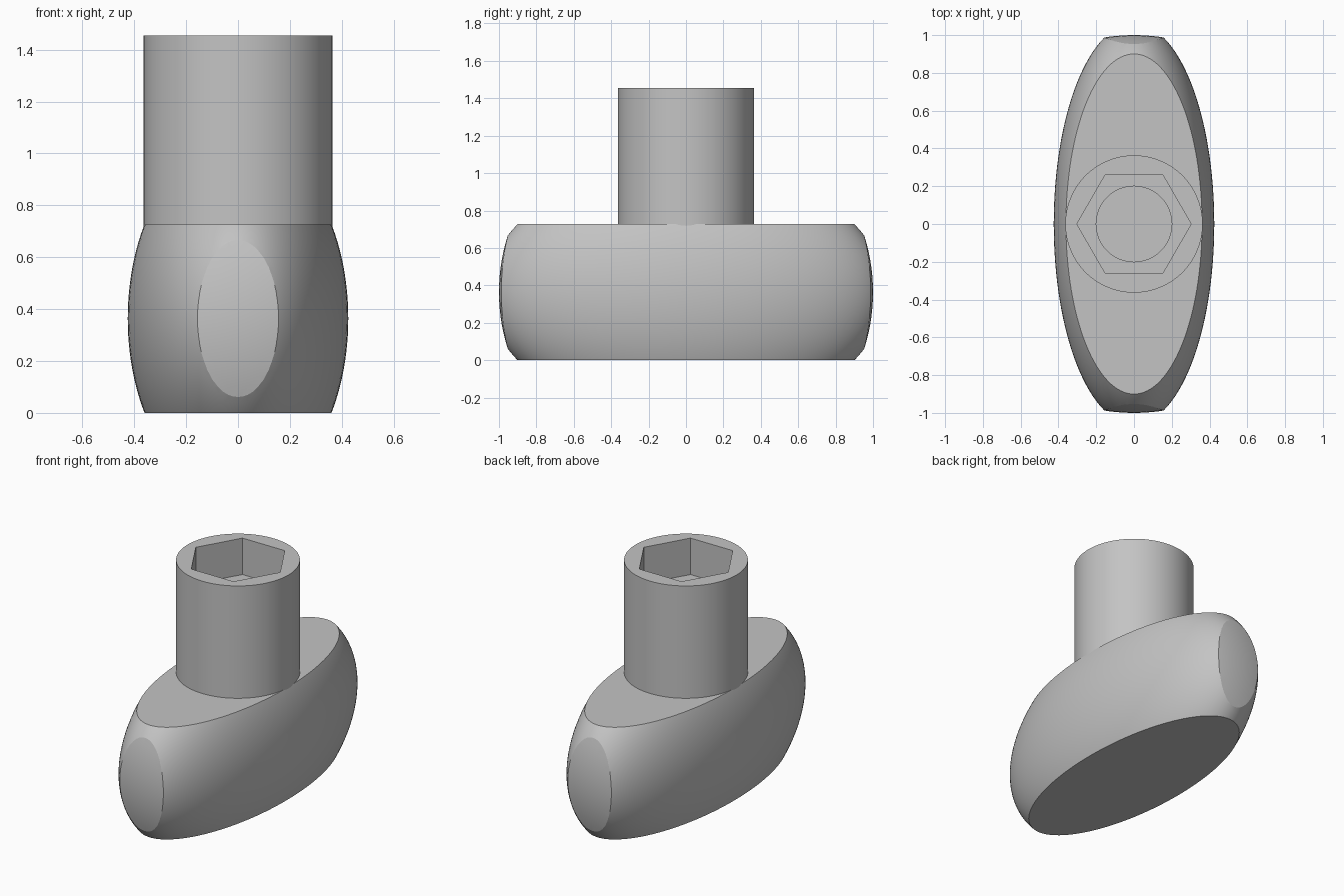
import bpy, bmesh, math
from mathutils import Matrix

cube = bpy.data.objects.get("Cube")
if cube:
    bpy.data.objects.remove(cube, do_unlink=True)

BODY_H = 0.727
TOP = 1.455
SEGS = 96

grey = bpy.data.materials.new("plain_grey")
colour = (0.55, 0.55, 0.55, 1)
grey.diffuse_color = colour
grey.use_nodes = True
grey.node_tree.nodes["Principled BSDF"].inputs["Base Color"].default_value = colour


def add_object(name, bm):
    bmesh.ops.recalc_face_normals(bm, faces=bm.faces)
    mesh = bpy.data.meshes.new(name)
    bm.to_mesh(mesh)
    bm.free()
    mesh.materials.append(grey)
    obj = bpy.data.objects.new(name, mesh)
    bpy.context.collection.objects.link(obj)
    return obj


def select_only(obj):
    bpy.ops.object.select_all(action='DESELECT')
    obj.select_set(True)
    bpy.context.view_layer.objects.active = obj


def ellipsoid(radii, segs):
    bm = bmesh.new()
    bmesh.ops.create_uvsphere(bm, u_segments=segs, v_segments=segs // 2, radius=1)
    bmesh.ops.transform(bm, verts=bm.verts, matrix=Matrix.Translation(
        (0, 0, BODY_H / 2)) @ Matrix.Diagonal((*radii, 1)))
    return bm


# Grip: a long ellipsoid sliced flat above and below
bm = ellipsoid((0.425, 1.062, 0.686), 128)
for z, up in ((0, -1), (BODY_H, 1)):
    cut = bmesh.ops.bisect_plane(bm, geom=bm.verts[:] + bm.edges[:] + bm.faces[:],
                                 plane_co=(0, 0, z), plane_no=(0, 0, up), clear_outer=True)
    rim = [e for e in cut["geom_cut"] if isinstance(e, bmesh.types.BMEdge)]
    bmesh.ops.contextual_create(bm, geom=rim)
grip = add_object("grip", bm)

# Blunt rounded ends: keep only what lies inside a unit ball
ball = add_object("end_trimmer", ellipsoid((1, 1, 1), 144))
ball.hide_render = True
trim = grip.modifiers.new("blunt_ends", 'BOOLEAN')
trim.operation = 'INTERSECT'
trim.solver = 'EXACT'
trim.object = ball
select_only(grip)
bpy.ops.object.modifier_apply(modifier=trim.name)
bpy.data.objects.remove(ball, do_unlink=True)


# Boss: round outside, hexagonal pocket, then a round bore down to the grip
def circle(radius):
    return lambda angle: radius


def hexagon(flat):
    step = math.pi / 3
    return lambda angle: flat / math.cos(angle % step - step / 2)


POCKET = TOP - 0.236
BASE = BODY_H - 0.02
sections = [(circle(0.3636), BASE), (circle(0.3636), TOP),
            (hexagon(0.262), TOP), (hexagon(0.262), POCKET),
            (circle(0.2), POCKET), (circle(0.2), BASE)]
bm = bmesh.new()
rings = []
for radius, z in sections:
    angles = [2 * math.pi * i / SEGS for i in range(SEGS)]
    rings.append([bm.verts.new((radius(a) * math.cos(a), radius(a) * math.sin(a), z))
                  for a in angles])
for lower, upper in zip(rings, rings[1:] + rings[:1]):
    for i in range(SEGS):
        j = (i + 1) % SEGS
        bm.faces.new((lower[i], lower[j], upper[j], upper[i]))
boss = add_object("socket_boss", bm)

for obj in (grip, boss):
    select_only(obj)
    bpy.ops.object.shade_smooth_by_angle(angle=math.radians(14))
